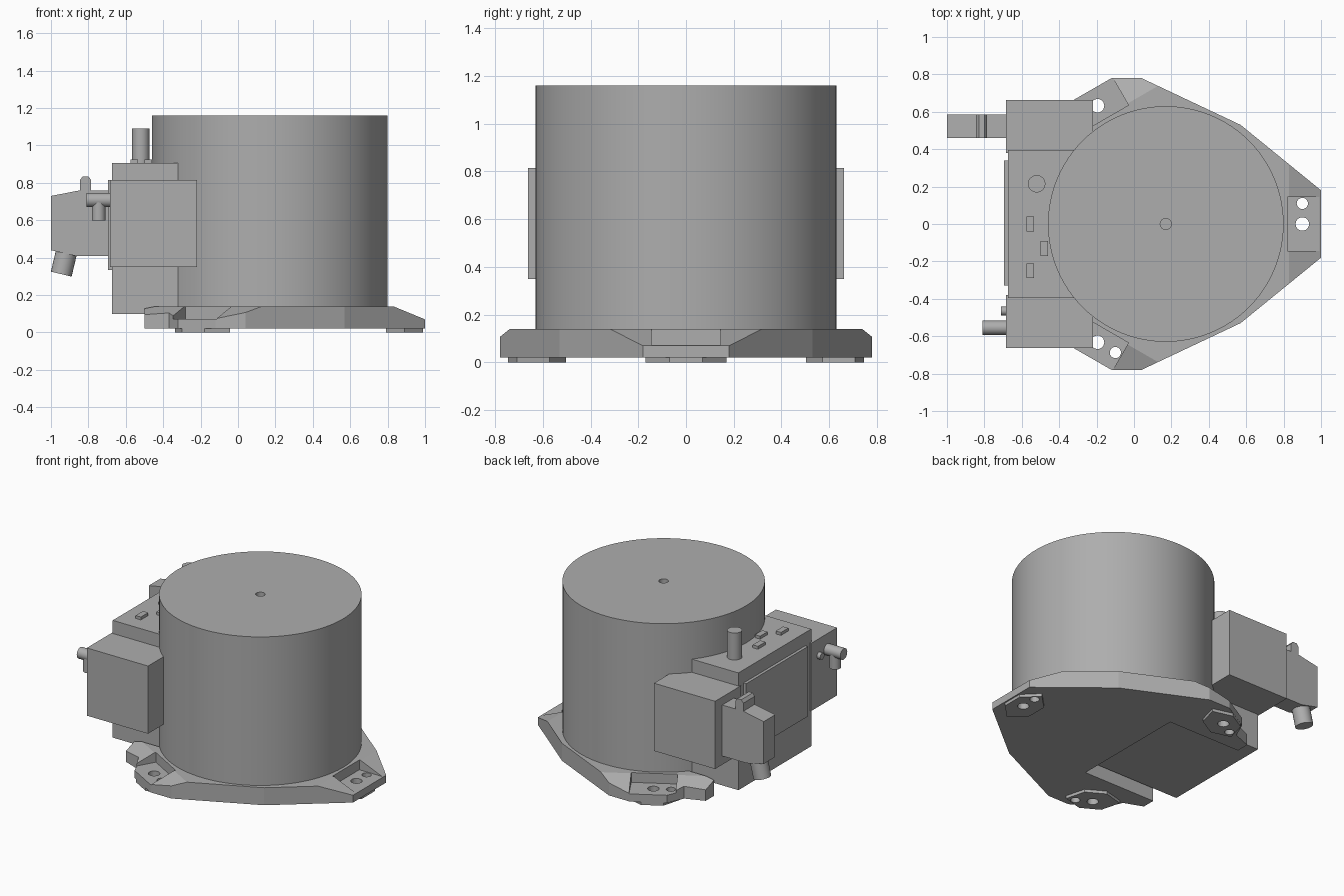
import bpy, bmesh, math
from mathutils import Vector, Matrix

cube = bpy.data.objects.get("Cube")
if cube:
    bpy.data.objects.remove(cube, do_unlink=True)

grey = bpy.data.materials.new("plain_grey")
grey.use_nodes = True
GREY = (0.42, 0.42, 0.42, 1)
grey.diffuse_color = GREY
grey.node_tree.nodes["Principled BSDF"].inputs["Base Color"].default_value = GREY

AXIS = Vector((0.17, 0, 0))      # centre of the drum and of the three feet


def finish(name, bm):
    bmesh.ops.recalc_face_normals(bm, faces=bm.faces)
    mesh = bpy.data.meshes.new(name)
    bm.to_mesh(mesh)
    bm.free()
    mesh.materials.append(grey)
    ob = bpy.data.objects.new(name, mesh)
    bpy.context.collection.objects.link(ob)
    return ob


def box(name, x0, x1, y0, y1, z0, z1):
    bm = bmesh.new()
    size = Matrix.Diagonal((x1 - x0, y1 - y0, z1 - z0, 1))
    mid = Matrix.Translation(((x0 + x1) / 2, (y0 + y1) / 2, (z0 + z1) / 2))
    bmesh.ops.create_cube(bm, size=1, matrix=mid @ size)
    return finish(name, bm)


def rod(name, start, end, radius, sides=24):
    start, end = Vector(start), Vector(end)
    bm = bmesh.new()
    turn = (end - start).to_track_quat('Z', 'Y').to_matrix().to_4x4()
    bmesh.ops.create_cone(bm, cap_ends=True, segments=sides, radius1=radius, radius2=radius,
                          depth=(end - start).length,
                          matrix=Matrix.Translation((start + end) / 2) @ turn)
    return finish(name, bm)


def prism(points, direction):
    bm = bmesh.new()
    face = bm.faces.new([bm.verts.new(p) for p in points])
    top = bmesh.ops.extrude_face_region(bm, geom=[face])["geom"]
    bmesh.ops.translate(bm, vec=direction,
                        verts=[v for v in top if isinstance(v, bmesh.types.BMVert)])
    bmesh.ops.recalc_face_normals(bm, faces=bm.faces)
    return bm


def cut(ob, cutter):
    mod = ob.modifiers.new("cut", 'BOOLEAN')
    mod.operation, mod.solver, mod.object = 'DIFFERENCE', 'EXACT', cutter
    bpy.context.view_layer.objects.active = ob
    bpy.ops.object.modifier_apply(modifier=mod.name)
    bpy.data.objects.remove(cutter, do_unlink=True)


def smooth(ob):
    bpy.ops.object.select_all(action='DESELECT')
    ob.select_set(True)
    bpy.context.view_layer.objects.active = ob
    bpy.ops.object.shade_smooth_by_angle(angle=math.radians(30))


def spin(angle, u, v, z):
    return AXIS + Matrix.Rotation(angle, 3, 'Z') @ Vector((u, v, z))


# Base plate: mirrored outline with a bay for the electronics
half = [(1, 0.18), (0.57, 0.53), (0.04, 0.78), (-0.12, 0.78), (-0.32, 0.665),
        (-0.37, 0.55), (-0.5, 0.5), (-0.5, 0.41), (0.05, 0.41)]
outline = half + [(x, -y) for x, y in reversed(half)]
bm = prism([(x, y, 0.02) for x, y in outline], (0, 0, 0.12))
FEET = [math.radians(a) for a in (0, 120, -120)]
for a in FEET:                   # sloped tips
    slope = Matrix.Rotation(a, 3, 'Z') @ Vector((0.07, 0, 0.17))
    res = bmesh.ops.bisect_plane(bm, geom=bm.verts[:] + bm.edges[:] + bm.faces[:],
                                 plane_co=spin(a, 0.66, 0, 0.14), plane_no=slope,
                                 clear_outer=True)
    bmesh.ops.edgenet_fill(bm, edges=[e for e in bm.edges if e.is_boundary])
base = finish("base_plate", bm)

# Feet: pocket, pad and two bolt holes each
for i, a in enumerate(FEET):
    corners = [(0.65, -0.145), (0.9, -0.145), (0.9, 0.145), (0.65, 0.145)]
    cut(base, finish("pocket_cutter",
                     prism([spin(a, u, v, 0.073) for u, v in corners], (0, 0, 0.2))))
    hexagon = [(0.62, -0.07), (0.72, -0.17), (0.82, -0.07),
               (0.82, 0.07), (0.72, 0.17), (0.62, 0.07)]
    pad = finish(f"foot_pad_{i + 1}",
                 prism([spin(a, u, v, 0) for u, v in hexagon], (0, 0, 0.02)))
    for v, r in ((0, 0.036), (0.11, 0.03)):
        for ob in (base, pad):
            cut(ob, rod("hole_cutter", spin(a, 0.73, v, -0.1), spin(a, 0.73, v, 0.3), r))

# Drum with a small centre hole
drum = rod("drum", AXIS + Vector((0, 0, 0.12)), AXIS + Vector((0, 0, 1.16)), 0.63, 96)
cut(drum, rod("hole_cutter", AXIS + Vector((0, 0, 1.08)), AXIS + Vector((0, 0, 1.3)), 0.03))
smooth(drum)

# Electronics housing on the side
box("housing", -0.675, 0.1, -0.395, 0.395, 0.1, 0.905)
box("housing_panel", -0.695, -0.66, -0.33, 0.34, 0.335, 0.815)
for side, s in (("front", -1), ("back", 1)):
    y0, y1 = sorted((s * 0.38, s * 0.662))
    box(side + "_module", -0.685, -0.22, y0, y1, 0.35, 0.815)

# Post and small buttons on the housing
smooth(rod("post", (-0.52, 0.215, 0.88), (-0.52, 0.215, 1.09), 0.047, 16))
for i, (x, y) in enumerate(((-0.555, 0), (-0.48, -0.13), (-0.555, -0.25))):
    box(f"button_{i + 1}", x - 0.02, x + 0.02, y - 0.04, y + 0.04, 0.9, 0.925)

# Elbow fitting on the front module
smooth(rod("fitting_barrel", (-0.81, -0.555, 0.708), (-0.67, -0.555, 0.708), 0.038))
smooth(rod("fitting_outlet", (-0.745, -0.555, 0.6), (-0.745, -0.555, 0.71), 0.036))
smooth(rod("small_port", (-0.71, -0.465, 0.7), (-0.67, -0.465, 0.7), 0.023))

# Plug on the back module, with latch and cable stub
side_view = [(-1, 0.73), (-0.845, 0.76), (-0.845, 0.815), (-0.83, 0.835), (-0.8, 0.835),
             (-0.785, 0.815), (-0.785, 0.76), (-0.68, 0.76), (-0.68, 0.41), (-0.87, 0.41),
             (-1, 0.44)]
finish("plug", prism([(x, 0.46, z) for x, z in side_view], (0, 0.125, 0)))
smooth(rod("cable_stub", (-0.945, 0.522, 0.312), (-0.91, 0.522, 0.46), 0.057))
